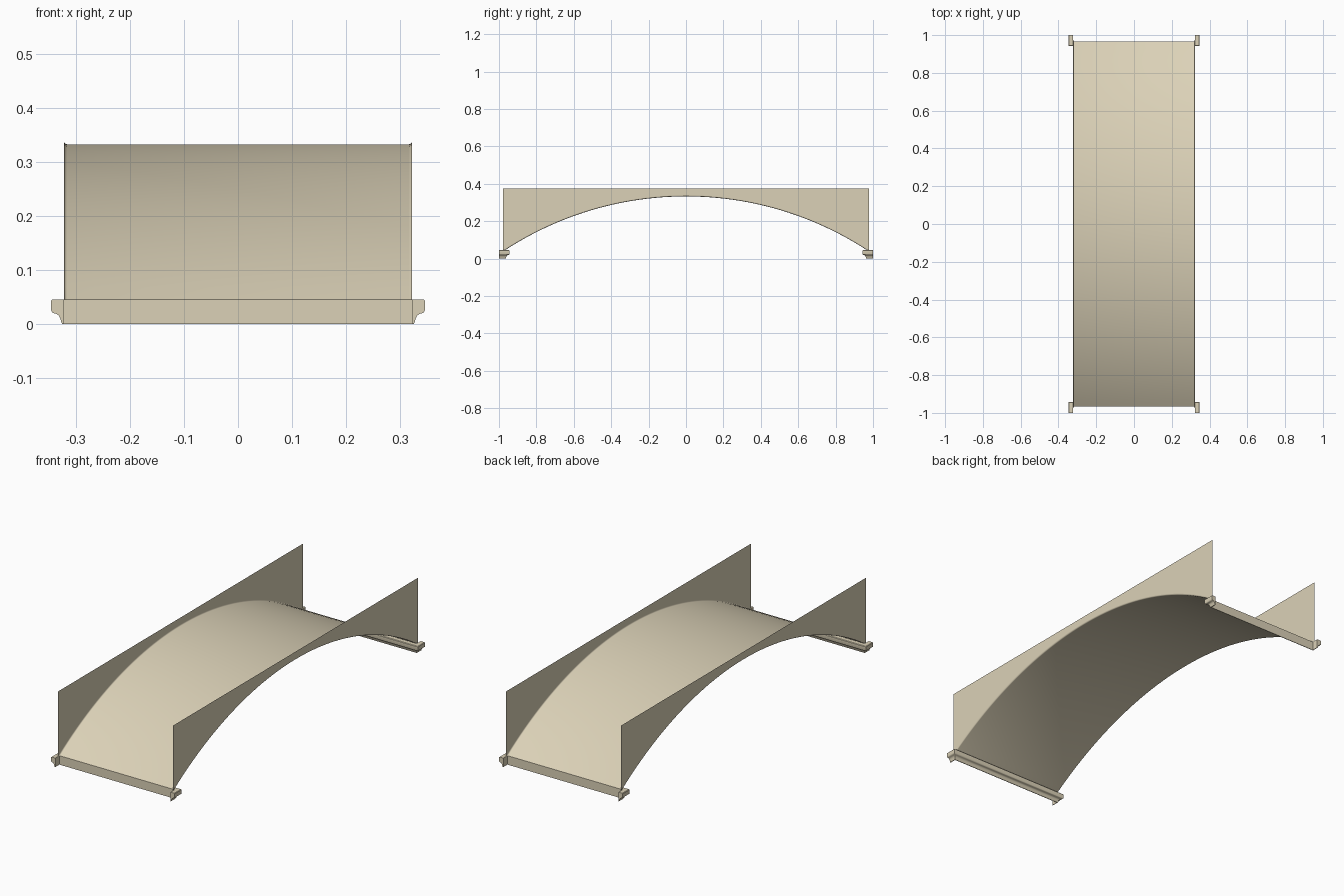
import bpy, bmesh, math

if "Cube" in bpy.data.objects:
    bpy.data.objects.remove(bpy.data.objects["Cube"])

HALF_W, SPRING_Z, CROWN_Z, HALF_SPAN = 0.322, 0.0455, 0.3325, 0.967
TOP_Z, BEAD, SEGS = 0.374, 0.006, 48
rise = CROWN_Z - SPRING_Z
R = (HALF_SPAN ** 2 + rise ** 2) / (2 * rise)
CENTRE_Z = CROWN_Z - R

stone = bpy.data.materials.new("pale sandstone")
stone.diffuse_color = (0.71, 0.64, 0.475, 1)
stone.use_nodes = True
stone.node_tree.nodes["Principled BSDF"].inputs["Base Color"].default_value = stone.diffuse_color


def make(name, verts, faces, closed=False):
    mesh = bpy.data.meshes.new(name)
    mesh.from_pydata(verts, [], faces)
    if closed:
        bm = bmesh.new()
        bm.from_mesh(mesh)
        bmesh.ops.recalc_face_normals(bm, faces=bm.faces)
        bm.to_mesh(mesh)
        bm.free()
    mesh.materials.append(stone)
    obj = bpy.data.objects.new(name, mesh)
    bpy.context.collection.objects.link(obj)
    bpy.ops.object.select_all(action='DESELECT')
    obj.select_set(True)
    bpy.context.view_layer.objects.active = obj
    bpy.ops.object.shade_smooth_by_angle(angle=math.radians(30))
    return obj


def arch_point(radius, i):
    """Point (y, z) on an arc that starts and ends at the springing height."""
    end = math.acos((SPRING_Z - CENTRE_Z) / radius)
    a = end * (2 * i / SEGS - 1)
    return radius * math.sin(a), CENTRE_Z + radius * math.cos(a)


# Arched soffit with a small rounded arris along both edges
right = [(HALF_W - BEAD + BEAD * math.sin(t), R + BEAD * (1 - math.cos(t)))
         for t in (k * math.pi / 8 for k in range(5))]
section = [(-x, r) for x, r in reversed(right)] + right
n = len(section)
verts = [(x, *arch_point(r, i)) for i in range(SEGS + 1) for x, r in section]
faces = [(i * n + j, (i + 1) * n + j, (i + 1) * n + j + 1, i * n + j + 1)
         for i in range(SEGS) for j in range(n - 1)]
make("arch_soffit", verts, faces)

# Thin spandrel walls over the arch, one on each side
for side, name in ((1, "right_spandrel"), (-1, "left_spandrel")):
    verts, faces = [], []
    for i in range(SEGS + 1):
        y, z = arch_point(R + BEAD, i)
        verts += [(side * HALF_W, y, z), (side * HALF_W, y, TOP_Z)]
    for i in range(SEGS):
        f = (2 * i, 2 * i + 2, 2 * i + 3, 2 * i + 1)
        faces.append(f if side > 0 else f[::-1])
    make(name, verts, faces)

# Impost mouldings: a cove profile swept round three sides of each pier
profile = [(0, 0), (0.003, 0), (0.005, 0.004), (0.007, 0.011), (0.010, 0.016),
           (0.0145, 0.019), (0.019, 0.020), (0.022, 0.022), (0.0235, 0.025),
           (0.0235, 0.043), (0.021, SPRING_Z), (0, SPRING_Z)]
m = len(profile)
for end, name in ((-1, "front_impost"), (1, "back_impost")):
    verts = []
    for sx, corner in ((1, False), (1, True), (-1, True), (-1, False)):
        for d, z in profile:
            y = HALF_SPAN - d if corner else 1.0
            verts.append((sx * (HALF_W + d), end * y, z))
    faces = [(s * m + k, s * m + (k + 1) % m, (s + 1) * m + (k + 1) % m, (s + 1) * m + k)
             for s in range(3) for k in range(m)]
    faces += [tuple(range(m)), tuple(range(3 * m, 4 * m))]
    make(name, verts, faces, closed=True)
